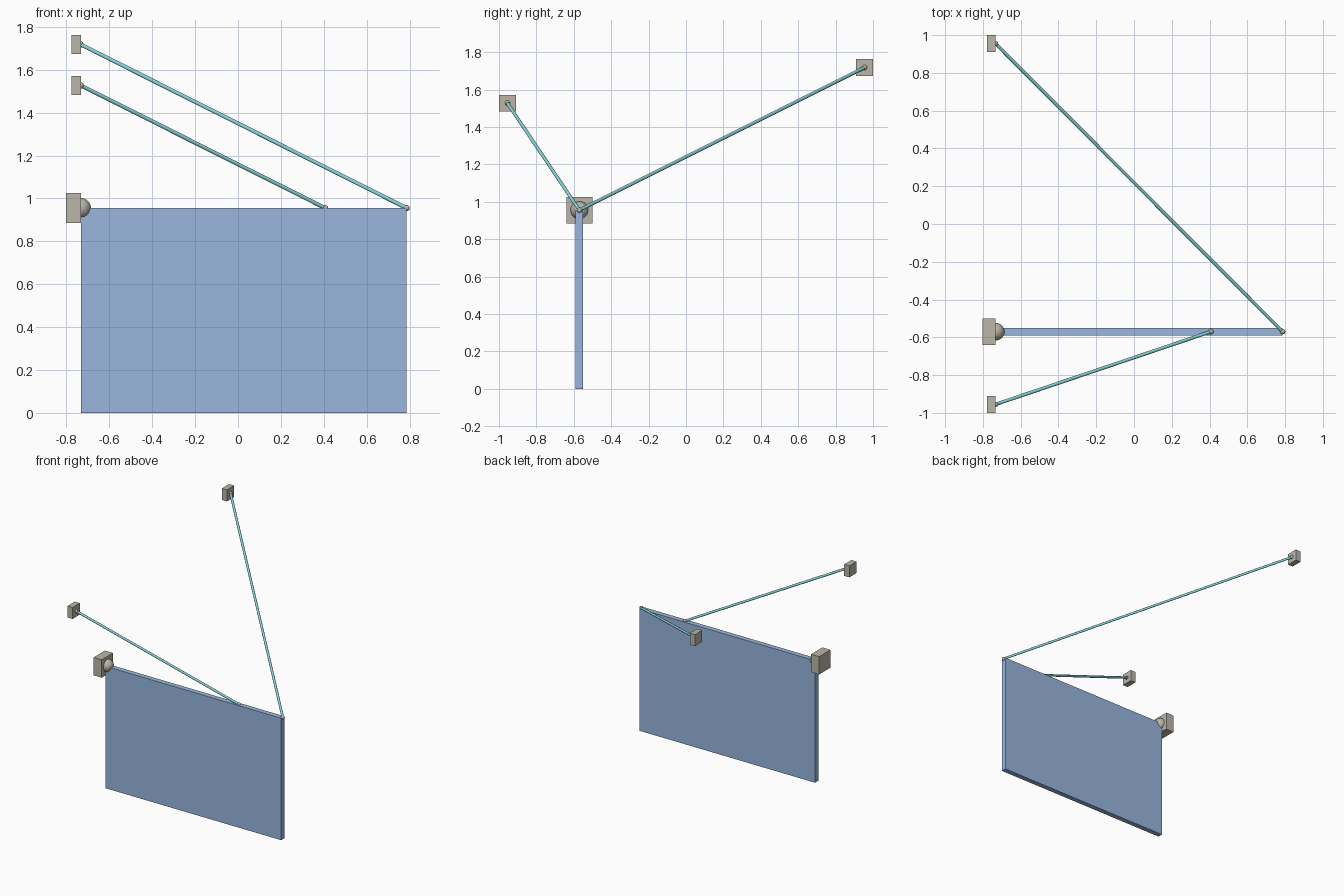
import bpy
from mathutils import Vector

if "Cube" in bpy.data.objects:
    bpy.data.objects.remove(bpy.data.objects["Cube"])

WALL_X = -0.733      # plane of the wall faces
PANEL_Y = -0.57
TOP_Z = 0.955
END_X = 0.787


def material(name, color):
    m = bpy.data.materials.new(name)
    m.diffuse_color = color
    m.use_nodes = True
    m.node_tree.nodes["Principled BSDF"].inputs["Base Color"].default_value = m.diffuse_color
    return m


blue = material("panel_blue", (0.32, 0.47, 0.73, 1))
teal = material("cable_teal", (0.25, 0.68, 0.72, 1))
stone = material("mount_stone", (0.50, 0.47, 0.40, 1))


def finish(name, mat, smooth=False):
    ob = bpy.context.object
    ob.name = name
    ob.data.materials.append(mat)
    if smooth:
        bpy.ops.object.shade_smooth_by_angle()
    return ob


def box(name, lo, hi, mat):
    lo, hi = Vector(lo), Vector(hi)
    bpy.ops.mesh.primitive_cube_add(size=1, location=(lo + hi) / 2)
    bpy.context.object.scale = hi - lo
    bpy.ops.object.transform_apply(location=False, rotation=False, scale=True)
    return finish(name, mat)


def ball(name, center, radius, mat):
    bpy.ops.mesh.primitive_uv_sphere_add(segments=32, ring_count=16,
                                         radius=radius, location=center)
    return finish(name, mat, True)


def rod(name, a, b, radius, mat):
    a, b = Vector(a), Vector(b)
    bpy.ops.mesh.primitive_cylinder_add(vertices=24, radius=radius,
                                        depth=(b - a).length, location=(a + b) / 2)
    bpy.context.object.rotation_euler = (b - a).to_track_quat('Z', 'Y').to_euler()
    return finish(name, mat, True)


def wall_block(name, y, z, half, depth):
    box(name, (WALL_X - depth, y - half, z - half),
        (WALL_X, y + half, z + half), stone)


# Hanging panel
box("panel", (WALL_X, PANEL_Y - 0.02, 0), (END_X, PANEL_Y + 0.02, TOP_Z), blue)

# Ball joint at the panel's top corner
wall_block("joint_block", PANEL_Y, TOP_Z, 0.07, 0.07)
ball("joint_ball", (WALL_X, PANEL_Y, TOP_Z), 0.047, stone)

# Two cables, each with a wall anchor and an eyelet at both ends
for side, wall_y, wall_z, panel_x in (("back", 0.955, 1.718, END_X),
                                      ("front", -0.955, 1.527, 0.407)):
    start = (WALL_X, wall_y, wall_z)
    end = (panel_x, PANEL_Y, TOP_Z)
    wall_block(side + "_anchor_block", wall_y, wall_z, 0.045, 0.044)
    rod(side + "_cable", start, end, 0.009, teal)
    ball(side + "_wall_eyelet", start, 0.014, stone)
    ball(side + "_panel_eyelet", end, 0.014, stone)
